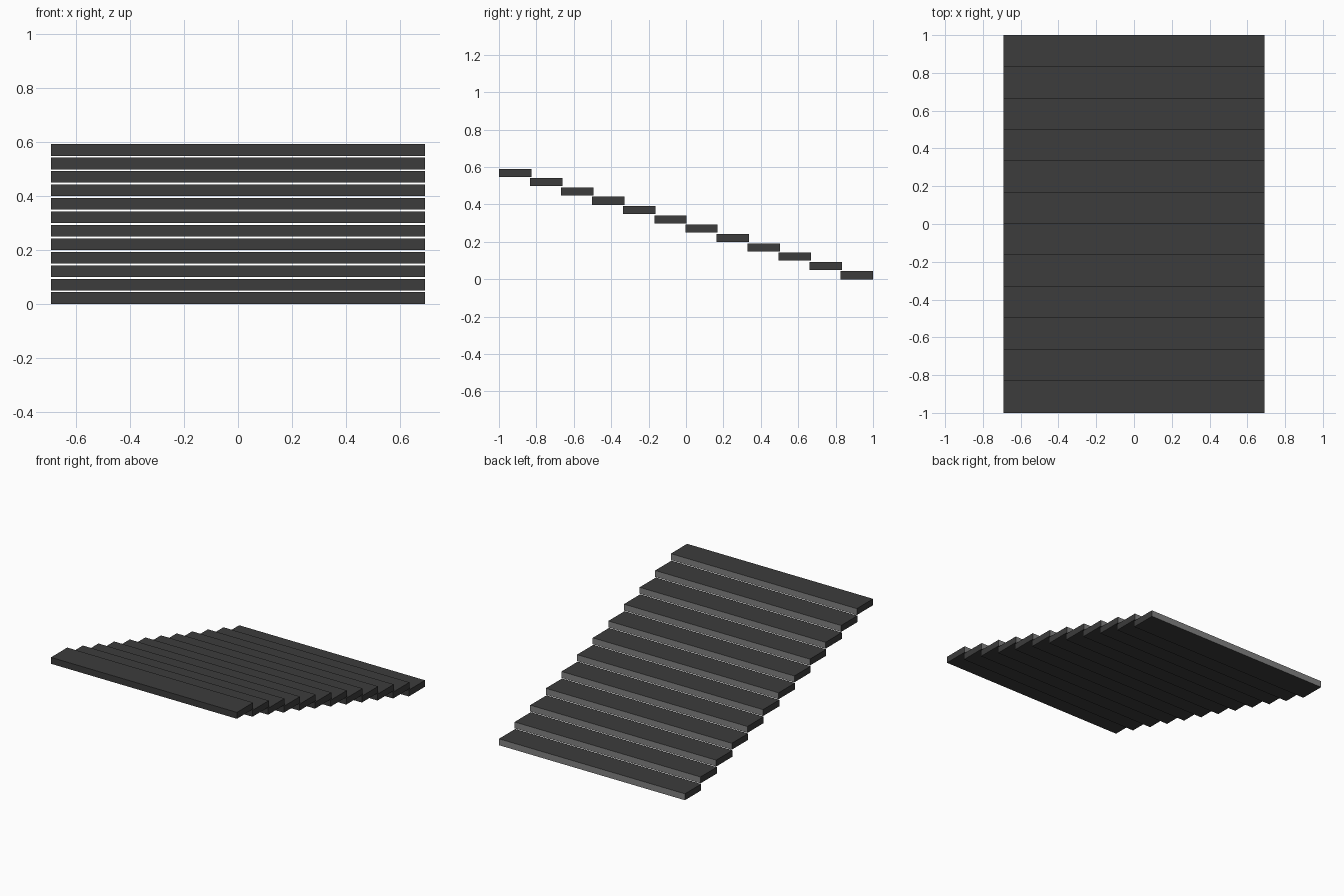
import bpy, bmesh
from mathutils import Matrix

if "Cube" in bpy.data.objects:
    bpy.data.objects.remove(bpy.data.objects["Cube"])

STEPS = 12
WIDTH, DEPTH, THICK = 1.384, 0.173, 0.043
RUN = (2.0 - DEPTH) / (STEPS - 1)   # spacing along y
RISE = 0.0498                       # spacing along z


def material(name, rgb):
    m = bpy.data.materials.new(name)
    m.diffuse_color = (*rgb, 1.0)
    m.use_nodes = True
    m.node_tree.nodes["Principled BSDF"].inputs["Base Color"].default_value = m.diffuse_color
    return m


dark = material("dark grey tread", (0.045, 0.045, 0.045))
light = material("light grey edge", (0.22, 0.22, 0.22))


def tread(i):
    # One flat slab; its back (+y) edge carries the light strip colour
    bm = bmesh.new()
    bmesh.ops.create_cube(bm, size=1.0, matrix=Matrix.Diagonal((WIDTH, DEPTH, THICK, 1.0)))
    bm.normal_update()
    for f in bm.faces:
        f.material_index = 1 if f.normal.y > 0.9 else 0
    me = bpy.data.meshes.new(f"tread_{i + 1}")
    bm.to_mesh(me)
    bm.free()
    me.materials.append(dark)
    me.materials.append(light)
    ob = bpy.data.objects.new(f"tread_{i + 1}", me)
    ob.location = (0, 1.0 - DEPTH / 2 - i * RUN, THICK / 2 + i * RISE)
    bpy.context.collection.objects.link(ob)


# Floating treads climbing from the back to the front
for i in range(STEPS):
    tread(i)
